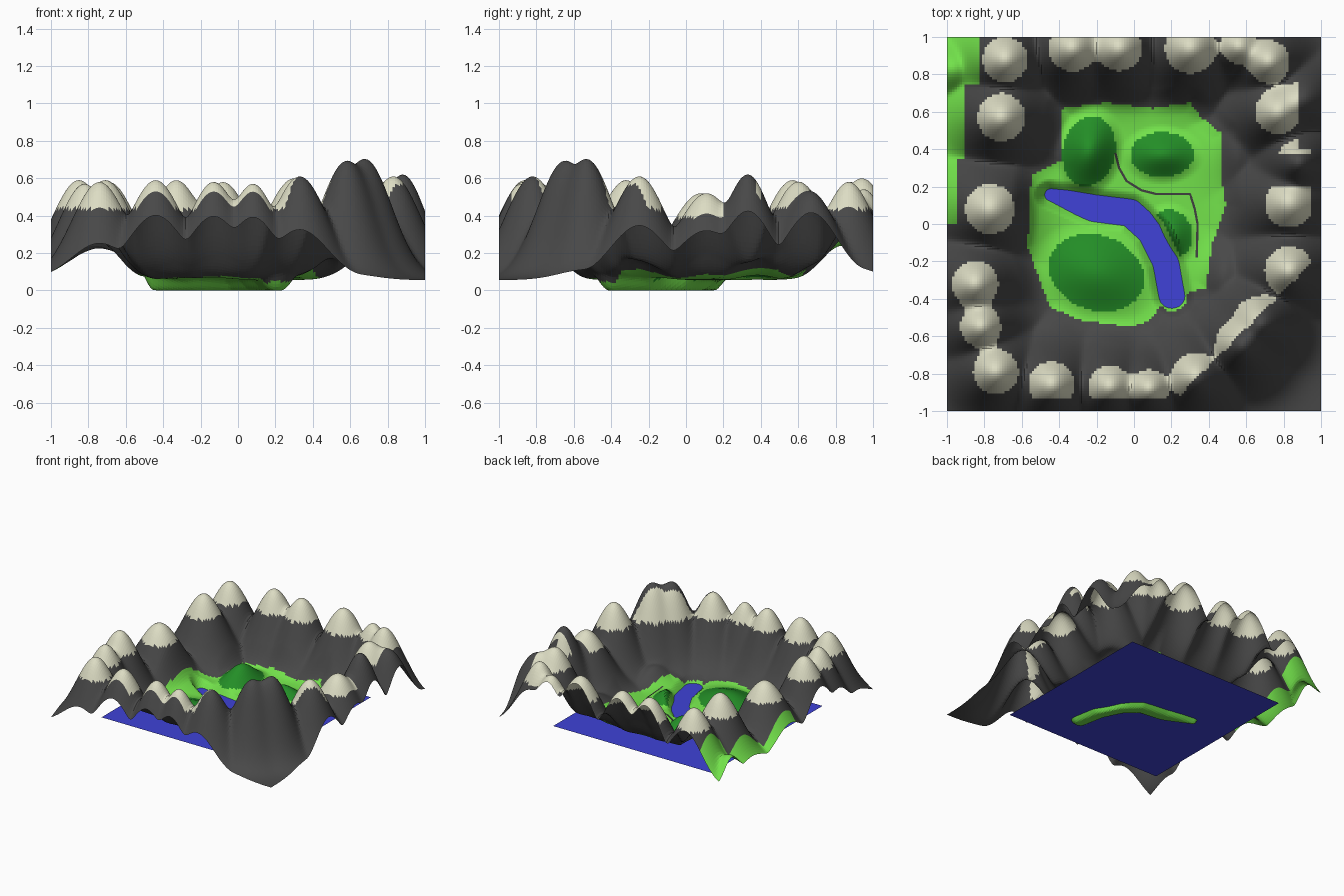
import bpy, bmesh, math
from mathutils import Vector

if "Cube" in bpy.data.objects:
    bpy.data.objects.remove(bpy.data.objects["Cube"])


def material(name, rgb):
    m = bpy.data.materials.new(name)
    m.diffuse_color = (*rgb, 1)
    m.use_nodes = True
    m.node_tree.nodes["Principled BSDF"].inputs["Base Color"].default_value = m.diffuse_color
    return m


ROCK = material("dark rock", (0.065, 0.065, 0.065))
SNOW = material("cream snow", (0.72, 0.72, 0.55))
GRASS = material("bright grass", (0.17, 0.76, 0.07))
WOOD = material("forest green", (0.017, 0.27, 0.02))
WATER = material("river blue", (0.05, 0.055, 0.68))
TRAIL = material("trail grey", (0.05, 0.05, 0.05))

# Mountain peaks: x, y, height, spread
PEAKS = [
    (-0.69, 0.88, .58, .15), (-0.33, 0.94, .59, .15), (-0.08, 0.94, .58, .15),
    (0.30, 0.94, .60, .16), (0.56, 0.95, .54, .13), (0.72, 0.87, .58, .14),
    (-0.71, 0.57, .59, .155), (-0.77, 0.08, .52, .165), (-0.85, -0.32, .59, .15),
    (-0.82, -0.55, .57, .14), (-0.74, -0.79, .58, .15), (-0.44, -0.86, .59, .15),
    (-0.13, -0.87, .58, .14), (0.08, -0.88, .57, .13), (0.33, -0.82, .61, .15),
    (0.58, -0.65, .69, .145), (0.68, -0.53, .70, .145), (0.83, -0.25, .61, .15),
    (0.83, 0.11, .52, .16), (0.88, 0.33, .62, .13), (0.77, 0.60, .58, .15),
    (0.90, 0.67, .52, .14), (-0.97, 0.83, .25, .10),
    # low foothills along the right side of the meadow
    (0.54, 0.40, .17, .14), (0.48, -0.28, .17, .12),
]
# Wooded hills: x, y, half sizes, turn, height
HILLS = [(-0.20, -0.26, .26, .20, -.35, .09), (-0.24, 0.39, .14, .19, -.2, .15),
         (0.15, 0.37, .17, .12, 0, .09), (0.20, -0.05, .11, .13, .4, .08)]
# Outline of the meadow floor
MEADOW = [(-.38, .62), (-.15, .65), (.10, .62), (.30, .65), (.36, .57), (.47, .48),
          (.47, .22), (.49, .10), (.42, -.10), (.38, -.34), (.28, -.37), (.26, -.43),
          (.14, -.44), (.08, -.52), (-.02, -.55), (-.30, -.51), (-.45, -.44),
          (-.57, -.12), (-.55, .26), (-.38, .34)]
RIVER = [(-.45, .155), (-.22, .085), (-.02, .06), (.09, -.04), (.17, -.20), (.205, -.385)]
PATH = [(-.10, .38), (-.08, .30), (-.04, .23), (.04, .18), (.12, .16), (.30, .16),
        (.325, .08), (.34, 0), (.335, -.18)]


def line_distance(x, y, pts, closed=False):
    best = 9
    for i in range(len(pts) if closed else len(pts) - 1):
        (ax, ay), (bx, by) = pts[i], pts[(i + 1) % len(pts)]
        dx, dy = bx - ax, by - ay
        t = max(0, min(1, ((x - ax) * dx + (y - ay) * dy) / (dx * dx + dy * dy)))
        best = min(best, math.hypot(x - ax - t * dx, y - ay - t * dy))
    return best


def meadow_distance(x, y):
    inside = False
    for i, (ax, ay) in enumerate(MEADOW):
        bx, by = MEADOW[i - 1]
        if (ay > y) != (by > y) and x < (bx - ax) * (y - ay) / (by - ay) + ax:
            inside = not inside
    d = line_distance(x, y, MEADOW, True)
    return -d if inside else d


def smooth(a, b, v):
    t = max(0, min(1, (v - a) / (b - a)))
    return t * t * (3 - 2 * t)


def hill_radius(x, y, hill):
    cx, cy, rx, ry, turn, _ = hill
    c, s = math.cos(turn), math.sin(turn)
    u, v = x - cx, y - cy
    return math.hypot((u * c + v * s) / rx, (v * c - u * s) / ry)


def height(x, y):
    ridge = sum(((h - .055) * math.exp(-((x - px) ** 2 + (y - py) ** 2) / (2 * s * s))) ** 6
                for px, py, h, s in PEAKS) ** (1 / 6)
    z = .055 + ridge * (.5 + .5 * smooth(-.06, .10, meadow_distance(x, y)))
    for hill in HILLS:
        z += hill[5] * (1 - smooth(0, 1.35, hill_radius(x, y, hill)))
    # the river narrows towards its upper end
    d = line_distance(x, y, RIVER) + .03 * smooth(-.2, -.5, x)
    return z * smooth(.025, .115, d)


def ground_colour(x, y, z):
    if line_distance(x, y, RIVER) < .08:
        return 2
    if meadow_distance(x, y) < 0:
        return 3 if any(hill_radius(x, y, h) < 1 for h in HILLS) else 2
    # grassy strip outside the back left corner
    if y > 0 and x < -.95 + .05 * (y > .35) + .07 * (y > .75) and z < .45:
        return 2
    # snow stays off the outer faces of the front and corner ridges
    bare = (x - y > 1.16 or y < -.93 or x > .95 or (x > .65 and .2 < y < .37)
            or (x > .88 and y > .4))
    line = .39 if -.05 < y < .25 else .435
    return 1 if z > line and not bare else 0


def make_object(name, bm, mats):
    mesh = bpy.data.meshes.new(name)
    bm.to_mesh(mesh)
    bm.free()
    for m in mats:
        mesh.materials.append(m)
    ob = bpy.data.objects.new(name, mesh)
    bpy.context.collection.objects.link(ob)
    return ob


# Terrain: a displaced grid, coloured by region and height
bm = bmesh.new()
bmesh.ops.create_grid(bm, x_segments=150, y_segments=150, size=1)
for v in bm.verts:
    v.co.z = height(v.co.x, v.co.y)
for f in bm.faces:
    f.material_index = ground_colour(*f.calc_center_median())
make_object("mountain_terrain", bm, [ROCK, SNOW, GRASS, WOOD])

# Water sheet, showing only where the river bed dips below it
bm = bmesh.new()
bmesh.ops.create_grid(bm, x_segments=1, y_segments=1, size=.72)
for v in bm.verts:
    v.co += Vector((-.055, .055, .03))
make_object("water_sheet", bm, [WATER])

# Trail: thin ribbon laid over the meadow
bm = bmesh.new()
rows = []
for i in range(len(PATH) - 1):
    a, b = Vector(PATH[i]), Vector(PATH[i + 1])
    for k in range(6 + (i == len(PATH) - 2)):
        p = a.lerp(b, k / 6)
        before = Vector(PATH[max(i - 1, 0)]) if k == 0 else a
        side = (b - before).normalized().orthogonal() * .006
        rows.append([bm.verts.new((q.x, q.y, height(q.x, q.y) + .006))
                     for q in (p - side, p + side)])
for r, s in zip(rows, rows[1:]):
    bm.faces.new((r[0], r[1], s[1], s[0]))
bmesh.ops.recalc_face_normals(bm, faces=bm.faces[:])
make_object("trail", bm, [TRAIL])
